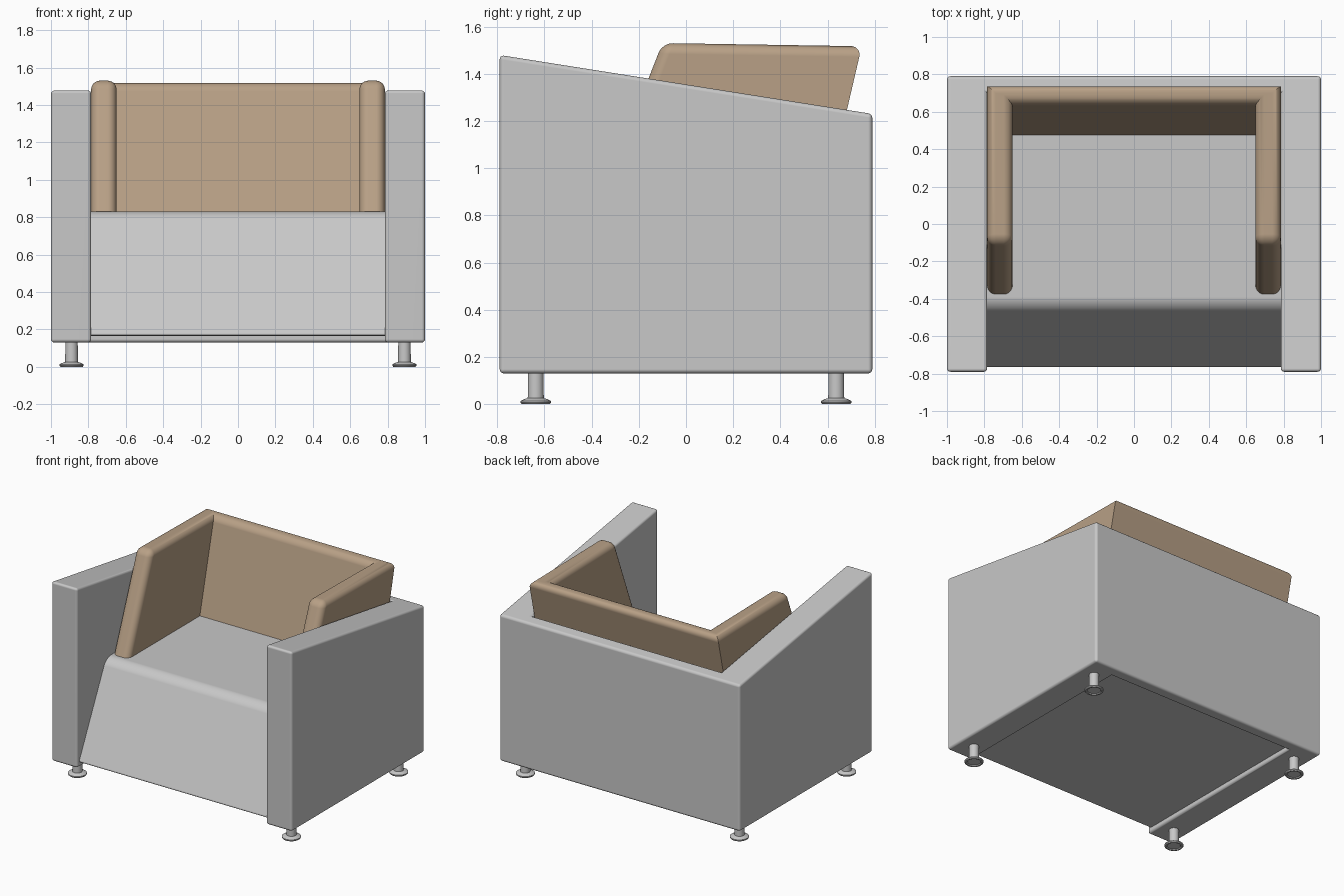
import bpy, bmesh, math

if "Cube" in bpy.data.objects:
    bpy.data.objects.remove(bpy.data.objects["Cube"])


def material(name, rgb):
    m = bpy.data.materials.new(name)
    m.diffuse_color = (*rgb, 1.0)
    m.use_nodes = True
    m.node_tree.nodes["Principled BSDF"].inputs["Base Color"].default_value = m.diffuse_color
    return m


GREY = material("light_grey", (0.578, 0.578, 0.578))
TAN = material("tan", (0.479, 0.352, 0.238))


def finish(name, bm, mat):
    bmesh.ops.recalc_face_normals(bm, faces=bm.faces[:])
    me = bpy.data.meshes.new(name)
    bm.to_mesh(me)
    bm.free()
    me.materials.append(mat)
    ob = bpy.data.objects.new(name, me)
    bpy.context.collection.objects.link(ob)
    bpy.ops.object.select_all(action='DESELECT')
    ob.select_set(True)
    bpy.context.view_layer.objects.active = ob
    bpy.ops.object.shade_smooth_by_angle(angle=math.radians(32))
    wn = ob.modifiers.new("flat_panels", 'WEIGHTED_NORMAL')
    wn.keep_sharp = True
    return ob


def loft(name, lower, upper, mat, bevels):
    """Solid between two matching outlines; bevels = (edge test, width, segments)."""
    bm = bmesh.new()
    a = [bm.verts.new(p) for p in lower]
    b = [bm.verts.new(p) for p in upper]
    n = len(a)
    bm.faces.new(a[::-1])
    bm.faces.new(b)
    for i in range(n):
        j = (i + 1) % n
        bm.faces.new((a[i], a[j], b[j], b[i]))
    bmesh.ops.recalc_face_normals(bm, faces=bm.faces[:])
    for test, width, segs in bevels:
        edges = [e for e in bm.edges if test(e.verts[0].co, e.verts[1].co)]
        bmesh.ops.bevel(bm, geom=edges, offset=width, offset_type='OFFSET',
                        segments=segs, profile=0.5, affect='EDGES', clamp_overlap=True)
    return finish(name, bm, mat)


def u_outline(xo, xi, front, y_in, y_out, height):
    """U-shaped outline open to the front, with height given as a function of y."""
    pts = [(-xo, front), (-xi, front), (-xi, y_in), (xi, y_in),
           (xi, front), (xo, front), (xo, y_out), (-xo, y_out)]
    return [(x, y, height(y)) for x, y in pts]


# Outer shell: two arms and the back, top sloping down to the rear
def inner_corner(p, q):
    return abs(p.y - 0.70) < 1e-4 and abs(q.y - 0.70) < 1e-4 and abs(p.x - q.x) < 1e-4


shell_args = (1.0, 0.785, -0.79, 0.70, 0.79)
loft("shell",
     u_outline(*shell_args, lambda y: 0.13),
     u_outline(*shell_args, lambda y: 1.355 - 0.158 * y),
     GREY, [(lambda p, q: not inner_corner(p, q), 0.018, 4)])

# Seat block with a raked front and rounded front edge
profile = [(-0.77, 0.165), (-0.445, 0.83), (0.70, 0.83), (0.70, 0.165)]
loft("seat",
     [(-0.785, y, z) for y, z in profile],
     [(0.785, y, z) for y, z in profile],
     GREY,
     [(lambda p, q: abs(p.x - q.x) > 1 and p.y < -0.3 and p.z > 0.8, 0.055, 8),
      (lambda p, q: abs(p.x - q.x) > 1 and p.y < -0.76 and q.y < -0.76 and p.z < 0.17,
       0.018, 4)])

# Wrap-around cushion: leaning back, rounded along the top and at both front ends
loft("cushion",
     u_outline(0.785, 0.65, -0.376, 0.475, 0.585, lambda y: 0.828),
     u_outline(0.785, 0.65, -0.10, 0.645, 0.745, lambda y: 1.529 - 0.016 * y),
     TAN,
     [(lambda p, q: (p.z > 1.4 and q.z > 1.4) or
       (abs(p.z - q.z) > 0.3 and p.y < 0 and q.y < 0), 0.046, 8)])

# Four feet: lathed stem with a flared disc
foot_profile = [(0.0, 0.006), (0.044, 0.006), (0.050, 0.0), (0.060, 0.0), (0.065, 0.006),
                (0.065, 0.013), (0.046, 0.022), (0.034, 0.025), (0.033, 0.14), (0.0, 0.14)]
for fy, row in ((-0.637, "front"), (0.637, "rear")):
    for fx, side in ((-0.89, "left"), (0.89, "right")):
        bm = bmesh.new()
        vs = [bm.verts.new((r, 0, z)) for r, z in foot_profile]
        es = [bm.edges.new(pair) for pair in zip(vs, vs[1:])]
        bmesh.ops.spin(bm, geom=vs + es, cent=(0, 0, 0), axis=(0, 0, 1),
                       angle=math.tau, steps=32)
        bmesh.ops.remove_doubles(bm, verts=bm.verts[:], dist=1e-4)
        foot = finish(f"{row}_{side}_foot", bm, GREY)
        foot.location = (fx, fy, 0)
